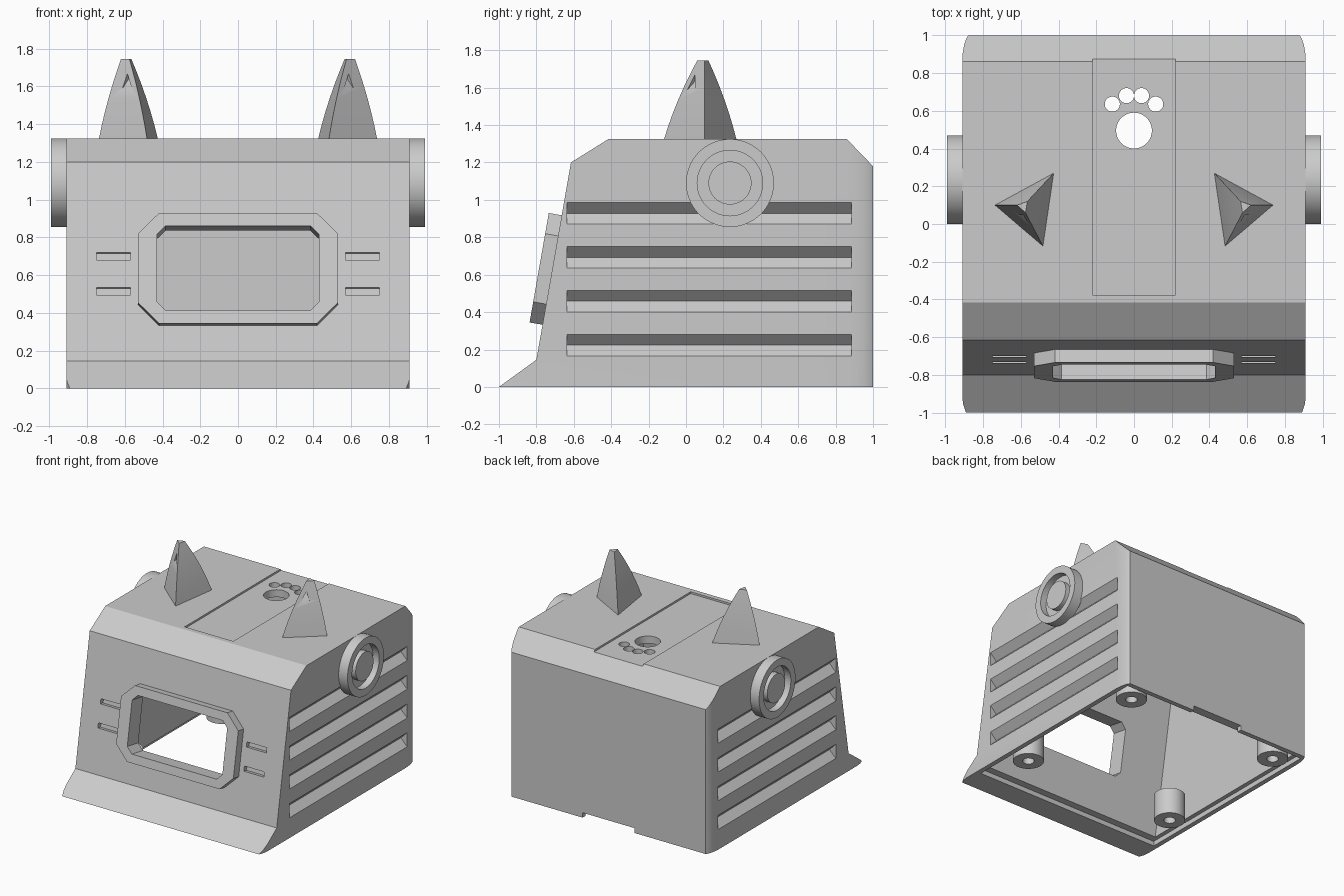
import bpy, bmesh, math
from mathutils import Vector

cube = bpy.data.objects.get("Cube")
if cube:
    bpy.data.objects.remove(cube, do_unlink=True)

mat = bpy.data.materials.new("light grey plastic")
mat.use_nodes = True
GREY = (0.6, 0.6, 0.6, 1)
mat.diffuse_color = GREY
mat.node_tree.nodes["Principled BSDF"].inputs["Base Color"].default_value = GREY

# Mappings from (u, v, w) to model space
TILT = math.atan2(0.185, 1.055)


def along_x(u, v, w):
    return Vector((w, u, v))


def along_z(u, v, w):
    return Vector((u, v, w))


def on_front(u, v, w):
    s, c = math.sin(TILT), math.cos(TILT)
    return Vector((u, -0.716 + v * s - w * c, 0.625 + v * c + w * s))


def finish(name, bm):
    bmesh.ops.remove_doubles(bm, verts=bm.verts, dist=1e-5)
    bmesh.ops.recalc_face_normals(bm, faces=bm.faces)
    mesh = bpy.data.meshes.new(name)
    bm.to_mesh(mesh)
    bm.free()
    obj = bpy.data.objects.new(name, mesh)
    bpy.context.collection.objects.link(obj)
    mesh.materials.append(mat)
    return obj


def loft(name, rings, caps=True):
    bm = bmesh.new()
    rows = [[bm.verts.new(p) for p in ring] for ring in rings]
    n = len(rows[0])
    for a, b in zip(rows, rows[1:]):
        for i in range(n):
            j = (i + 1) % n
            bm.faces.new((a[i], a[j], b[j], b[i]))
    if caps:
        bm.faces.new(rows[0])
        bm.faces.new(rows[-1])
    return finish(name, bm)


def prism(name, pts, w0, w1, place):
    return loft(name, [[place(u, v, w) for u, v in pts] for w in (w0, w1)])


def lathe(name, profile, center, place, n=48):
    ring = [(math.cos(i * math.tau / n), math.sin(i * math.tau / n)) for i in range(n)]
    rows = [[place(center[0] + r * c, center[1] + r * s, w) for c, s in ring]
            for r, w in profile]
    return loft(name, rows, caps=False)


def rect(u0, u1, v0, v1):
    return [(u0, v0), (u1, v0), (u1, v1), (u0, v1)]


def octagon(w, h, c):
    return [(w, c - h), (w, h - c), (w - c, h), (c - w, h),
            (-w, h - c), (-w, c - h), (c - w, -h), (w - c, -h)]


def circle(x, y, r, n=32):
    return [(x + r * math.cos(i * math.tau / n), y + r * math.sin(i * math.tau / n))
            for i in range(n)]


def boolean(obj, cutter, operation="DIFFERENCE"):
    cutter.hide_render = True
    mod = obj.modifiers.new("cut", "BOOLEAN")
    mod.object, mod.operation, mod.solver = cutter, operation, "EXACT"
    bpy.context.view_layer.objects.active = obj
    bpy.ops.object.modifier_apply(modifier=mod.name)
    bpy.data.objects.remove(cutter, do_unlink=True)


parts = []

# Housing: side profile trimmed by a plan with rounded corners
shell = prism("housing", [(-1, 0), (-0.8, 0.145), (-0.615, 1.2), (-0.415, 1.325),
                          (0.86, 1.325), (1, 1.18), (1, 0)], -1, 1, along_x)
side = [(0.87, -1.05), (0.89, -1), (0.904, -0.96), (0.91, -0.92), (0.91, 0.87),
        (0.907, 0.91), (0.9, 0.95), (0.89, 0.98), (0.875, 1.005), (0.85, 1.03)]
plan = side + [(-x, y) for x, y in reversed(side)]
boolean(shell, prism("plan", plan, -0.1, 2, along_z), "INTERSECT")

# Hollow inside, open underneath, with a ledge and a rear cable notch
boolean(shell, prism("cavity", [(-0.763, -0.1), (-0.553, 1.15), (-0.39, 1.25),
                                (0.83, 1.25), (0.925, 1.15), (0.925, -0.1)],
                     -0.835, 0.835, along_x))
boolean(shell, prism("ledge", rect(-0.8, 0.96, -0.1, 0.04), -0.87, 0.87, along_x))
boolean(shell, prism("notch", rect(-0.235, 0.235, 0.8, 1.1), -0.1, 0.04, along_z))

# Sunken top panel with paw-shaped openings
boolean(shell, prism("panel", rect(-0.22, 0.22, -0.375, 1.1), 1.31, 1.5, along_z))
for x, y, r in [(0, 0.495, 0.095), (-0.115, 0.635, 0.04), (-0.04, 0.68, 0.04),
                (0.04, 0.68, 0.04), (0.115, 0.635, 0.04)]:
    boolean(shell, prism("paw", circle(x, y, r), 1.1, 1.5, along_z))

# V-shaped side vents and short front slits
for s in (1, -1):
    for i in range(4):
        z = 0.223 + i * 0.235
        vent = [(0.92, z - 0.068), (0.92, z + 0.068), (0.853, z)]
        rings = [[Vector((s * x, y, h)) for x, h in vent] for y in (-0.635, 0.885)]
        boolean(shell, loft("vent", rings))
    for v in (0.076, -0.112):
        u = sorted((s * 0.57, s * 0.75))
        boolean(shell, prism("slit", rect(*u, v - 0.02, v + 0.02), -0.035, 0.1, on_front))
window = octagon(0.43, 0.228, 0.047)
boolean(shell, prism("opening", window, -0.3, 0.3, on_front))
parts.append(shell)

# Raised window frame
frame = prism("window_frame", octagon(0.53, 0.297, 0.112), -0.01, 0.07, on_front)
boolean(frame, prism("opening", window, -0.3, 0.3, on_front))
parts.append(frame)

for s, label in ((1, "left"), (-1, "right")):
    # Round side dial with a ring groove
    dial = [(0, 0.9), (0.235, 0.9), (0.235, 0.99), (0.175, 0.99), (0.175, 0.935),
            (0.115, 0.935), (0.115, 0.98), (0, 0.98)]
    parts.append(lathe(label + "_dial", [(r, s * w) for r, w in dial],
                       (0.235, 1.09), along_x, 64))

    # Three-sided ear with gently bowed sides and a blunt tip
    base = [(0.737, 0.10), (0.425, 0.27), (0.482, -0.118)]
    tip = [(0.62, 0.10), (0.565, 0.12), (0.575, 0.06)]
    rings = []
    for i in range(7):
        t = i / 6
        k = t - 0.3 * t * (1 - t)
        rings.append([Vector((s * (a[0] + (b[0] - a[0]) * k), a[1] + (b[1] - a[1]) * k,
                              1.322 + 0.423 * t)) for a, b in zip(base, tip)])
    ear = loft(label + "_ear", rings)
    # Wedge-shaped inner ear
    out = Vector((s * 0.64, -0.77, 0.25))
    top, p, q = [Vector((s * x, y, z)) for x, y, z in
                 ((0.592, 0.04, 1.67), (0.645, 0.05, 1.5), (0.538, -0.04, 1.5))]
    bm = bmesh.new()
    for co in (top + out * 0.03, p + out * 0.03, q + out * 0.03, top - out * 0.04):
        bm.verts.new(co)
    bmesh.ops.convex_hull(bm, input=bm.verts)
    boolean(ear, finish("inner_ear", bm))
    parts.append(ear)

    # Hollow screw posts
    for y, place_name in ((0.815, "back"), (-0.42, "front")):
        post = [(0.045, 0), (0.12, 0), (0.12, 0.22), (0, 0.22), (0, 0.18),
                (0.045, 0.18), (0.045, 0)]
        parts.append(lathe(f"{place_name}_{label}_post", post, (s * 0.71, y), along_z, 32))

# Smooth the round surfaces, keep edges crisp
for obj in bpy.context.view_layer.objects:
    obj.select_set(obj in parts)
bpy.context.view_layer.objects.active = shell
bpy.ops.object.shade_smooth_by_angle(angle=math.radians(25))
